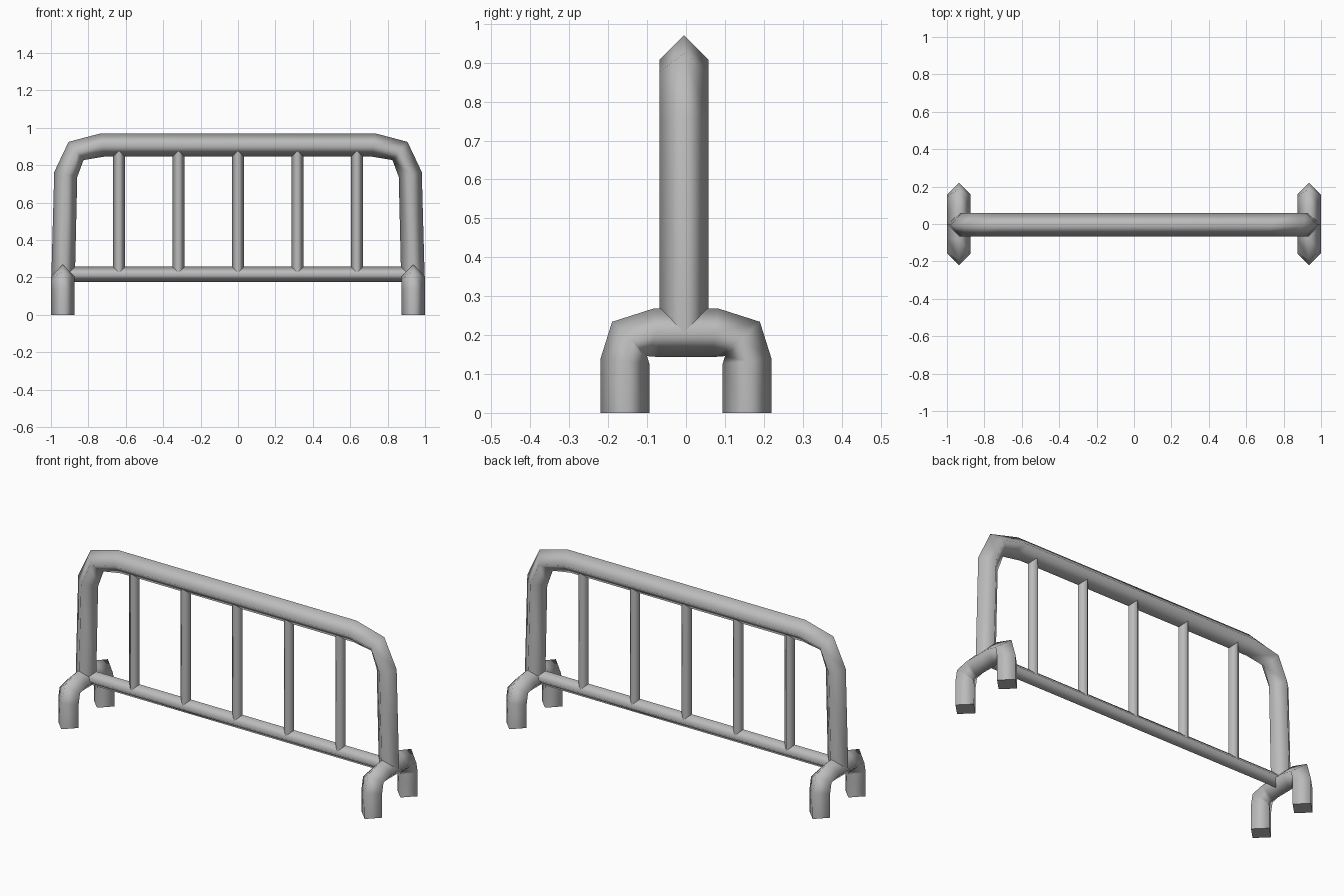
import bpy, bmesh
from mathutils import Vector

cube = bpy.data.objects.get("Cube")
if cube:
    bpy.data.objects.remove(cube)

steel = bpy.data.materials.new("galvanised grey")
steel.use_nodes = True
GREY = (0.5, 0.5, 0.5, 1)
steel.diffuse_color = GREY
steel.node_tree.nodes["Principled BSDF"].inputs["Base Color"].default_value = GREY


def tube(name, path, radius, across):
    """Sweep a four-sided diamond section along a planar path."""
    pts = [Vector(p) for p in path]
    across = Vector(across)
    bm = bmesh.new()
    rings = []
    for i, p in enumerate(pts):
        before = (p - pts[i - 1]).normalized() if i else Vector()
        after = (pts[i + 1] - p).normalized() if i < len(pts) - 1 else Vector()
        side = across.cross((before + after).normalized())
        rings.append([bm.verts.new(p + d * radius)
                      for d in (across, side, -across, -side)])
    for a, b in zip(rings, rings[1:]):
        for k in range(4):
            n = (k + 1) % 4
            bm.faces.new((a[k], a[n], b[n], b[k])).smooth = True
    # flat end caps with crisp rims
    for ring in (rings[0], rings[-1]):
        cap = bm.faces.new(ring)
        for e in cap.edges:
            e.smooth = False
    bmesh.ops.recalc_face_normals(bm, faces=bm.faces)
    mesh = bpy.data.meshes.new(name)
    bm.to_mesh(mesh)
    bm.free()
    mesh.materials.append(steel)
    obj = bpy.data.objects.new(name, mesh)
    bpy.context.collection.objects.link(obj)
    return obj


def arch(half):
    """Mirror the left half of a (u, z) path into a full arch."""
    return half + [(-u, z) for u, z in reversed(half)]


PIPE = 0.063
MID_Y = -0.005

# main bent frame
frame = arch([(-0.935, 0.2), (-0.921, 0.75), (-0.866, 0.876), (-0.725, 0.908)])
tube("frame", [(u, MID_Y, z) for u, z in frame], PIPE, (0, 1, 0))

# arched feet at both ends
foot = arch([(-0.157, 0), (-0.157, 0.133), (-0.145, 0.19), (-0.075, 0.206)])
for name, x in (("right_foot", -0.936), ("left_foot", 0.936)):
    tube(name, [(x, u, z) for u, z in foot], PIPE, (1, 0, 0))

# lower rail
tube("lower_rail", [(-0.93, MID_Y, 0.216), (0.93, MID_Y, 0.216)], 0.041, (0, 1, 0))

# upright bars
for i in range(-2, 3):
    x = i * 0.318
    tube(f"bar_{i + 3}", [(x, MID_Y, 0.216), (x, MID_Y, 0.908)], 0.032, (0, 1, 0))
